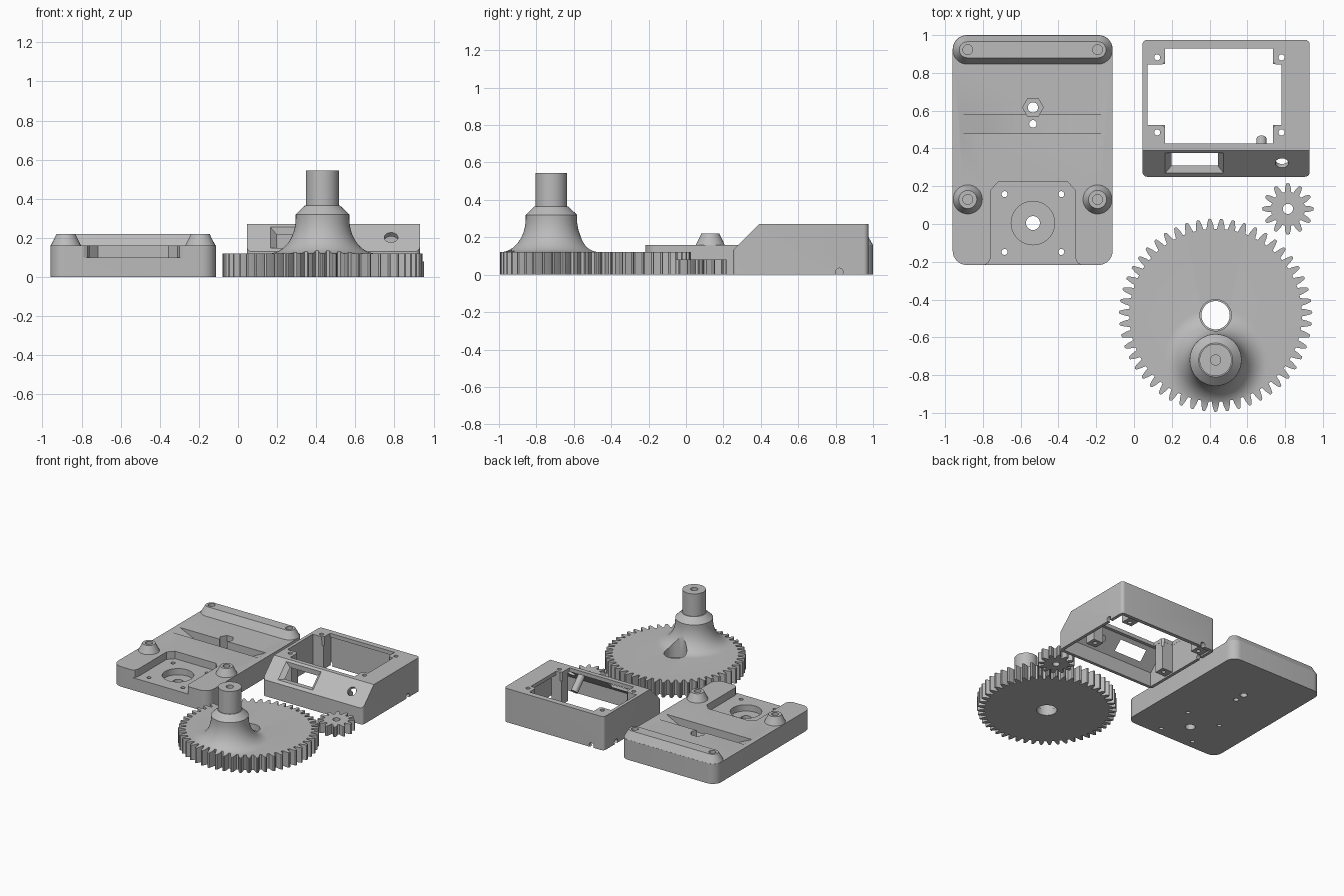
import bpy, bmesh, math
from mathutils import Matrix, Vector

if "Cube" in bpy.data.objects:
    bpy.data.objects.remove(bpy.data.objects["Cube"])

grey = bpy.data.materials.new("plain grey")
grey.diffuse_color = (0.5, 0.5, 0.5, 1)
grey.use_nodes = True
grey.node_tree.nodes["Principled BSDF"].inputs["Base Color"].default_value = grey.diffuse_color

# frames: (a, b, h) placed so that h runs along the named axis
ALONG_X = Matrix(((0, 0, 1, 0), (1, 0, 0, 0), (0, 1, 0, 0), (0, 0, 0, 1)))
ALONG_Y = Matrix(((1, 0, 0, 0), (0, 0, 1, 0), (0, 1, 0, 0), (0, 0, 0, 1)))


def loft(name, rings, frame=Matrix()):
    """Capped solid through rings [(2D points, height), ...]."""
    bm = bmesh.new()
    loops = [[bm.verts.new(frame @ Vector((a, b, h))) for a, b in pts] for pts, h in rings]
    n = len(loops[0])
    for lo, hi in zip(loops, loops[1:]):
        for i in range(n):
            j = (i + 1) % n
            bm.faces.new((lo[i], lo[j], hi[j], hi[i]))
    bm.faces.new(loops[0][::-1])
    bm.faces.new(loops[-1])
    bmesh.ops.recalc_face_normals(bm, faces=bm.faces)
    me = bpy.data.meshes.new(name)
    bm.to_mesh(me)
    bm.free()
    me.materials.append(grey)
    ob = bpy.data.objects.new(name, me)
    bpy.context.scene.collection.objects.link(ob)
    return ob


def prism(pts, h0, h1, frame=Matrix(), name="helper"):
    return loft(name, [(pts, h0), (pts, h1)], frame)


def circle(x, y, r, n=32, phase=0.0):
    return [(x + r * math.cos(math.tau * i / n + phase),
             y + r * math.sin(math.tau * i / n + phase)) for i in range(n)]


def rect(x0, x1, y0, y1):
    return [(x0, y0), (x1, y0), (x1, y1), (x0, y1)]


def round_rect(x0, x1, y0, y1, r, n=8):
    pts = []
    for k, (x, y) in enumerate(((x1 - r, y1 - r), (x0 + r, y1 - r),
                                (x0 + r, y0 + r), (x1 - r, y0 + r))):
        for i in range(n + 1):
            a = (k + i / n) * math.pi / 2
            pts.append((x + r * math.cos(a), y + r * math.sin(a)))
    return pts


def combine(ob, other, op="DIFFERENCE"):
    mod = ob.modifiers.new("cut", "BOOLEAN")
    mod.operation, mod.solver, mod.object = op, "EXACT", other
    dg = bpy.context.evaluated_depsgraph_get()
    me = bpy.data.meshes.new_from_object(ob.evaluated_get(dg))
    ob.modifiers.clear()
    ob.data = me
    bpy.data.objects.remove(other)


def hole(ob, x, y, r, z0, z1=0.8, n=32):
    combine(ob, prism(circle(x, y, r, n), z0, z1))


def gear_outline(x, y, root, tip, teeth, phase=0.0):
    shape = ((-.36, 0), (-.27, .45), (-.13, .93), (0, 1), (.13, .93), (.27, .45), (.36, 0))
    pts = []
    for t in range(teeth):
        for f, h in shape:
            a = phase + (t + f) * math.tau / teeth
            r = root + h * (tip - root)
            pts.append((x + r * math.cos(a), y + r * math.sin(a)))
    return pts


# ---- motor base plate
base = prism(round_rect(-.96, -.113, -.217, 1.0, .075), 0, .16, name="base_plate")
# raised back rail with sloping sides
combine(base, loft("rail", [(round_rect(-.959, -.114, .846, .999, .076), .15),
                            (round_rect(-.959, -.114, .846, .999, .076), .16),
                            (round_rect(-.925, -.148, .88, .965, .042), .22)]), "UNION")
# conical screw bosses
for x in (-.88, -.193):
    combine(base, loft("boss", [(circle(x, .13, .077), .15), (circle(x, .13, .077), .16),
                                (circle(x, .13, .048), .22)]), "UNION")
    for y in (.13, .923):
        hole(base, x, y, .026, .1)
# motor pocket, open at the front
half = [(.255, -.3), (.255, -.217), (.235, -.205), (.224, -.18), (.224, .18), (.18, .226)]
pocket = [(-.535 + a, b) for a, b in half] + [(-.535 - a, b) for a, b in reversed(half)]
combine(base, prism(pocket, .1, .3))
hole(base, -.535, .005, .115, .05, n=48)
hole(base, -.535, .005, .037, -.1)
for x in (-.685, -.385):
    for y in (-.148, .158):
        hole(base, x, y, .016, -.1, n=20)
# ramped strap slot, with nut recess and through holes
slot = [(-.92, .16), (-.77, .09), (-.3, .09), (-.16, .16), (-.16, .3), (-.92, .3)]
combine(base, prism(slot, .48, .58, ALONG_Y))
hole(base, -.535, .617, .055, .06, n=6)
hole(base, -.535, .617, .027, -.1)
hole(base, -.535, .53, .02, -.1, n=20)

# ---- instrument box: rounded shell with a sloped front
box = prism(round_rect(.045, .93, .25, .975, .025, 6), 0, .27, name="control_box")
combine(box, prism([(.2, .08), (.45, .33), (.2, .33)], -.1, 1.1, ALONG_X))
cavity = [(.275, -.1), (.945, -.1), (.945, .24), (.4, .24), (.275, .115)]
combine(box, prism(cavity, .07, .905, ALONG_X))
# corner screw posts
for x0, x1 in ((.06, .164), (.736, .826)):
    for y0, y1 in ((.44, .524), (.846, .955)):
        combine(box, prism(rect(x0, x1, y0, y1), .012, .255), "UNION")
# display opening that leaves the corner tabs
opening = [(.165, .425), (.735, .425), (.735, .51), (.75, .525), (.782, .525), (.782, .845),
           (.75, .845), (.735, .86), (.735, .93), (.165, .93), (.165, .86), (.15, .845),
           (.071, .845), (.071, .525), (.15, .525), (.165, .51)]
combine(box, prism(opening, .2, .4))
for x in (.123, .781):
    for y in (.485, .882):
        hole(box, x, y, .016, -.1, n=20)
# flared switch window and knob hole in the slope
slope = Matrix.Translation((0, .3225, .2025)) @ Matrix.Rotation(math.pi / 4, 4, "X")
combine(box, loft("window", [(rect(.205, .437, -.042, .042), -.12),
                             (rect(.205, .437, -.042, .042), -.034),
                             (rect(.165, .475, -.075, .075), 0),
                             (rect(.165, .475, -.075, .075), .02)], slope))
combine(box, prism(circle(.783, 0, .035), -.08, .05, slope))
# locating peg behind the slope
combine(box, prism(circle(.675, .02, .027, 20), -.16, -.015, slope), "UNION")
# cable notches at the lower edge
combine(box, prism(circle(.82, .015, .02, 20), -.1, 1.1, ALONG_X))
combine(box, prism(circle(.155, .015, .02, 20), .958 - .02, 1.1, ALONG_Y))

# ---- large gear with an off-centre flared crank pin
gx, gy, px, py = .432, -.483, .432, -.72
profile = [(1.0, -.1), (1.0, .12)]
for i in range(13):
    t = i / 12 * math.pi / 2
    profile.append((.275 - .138 * math.sin(t), .3 - .18 * math.cos(t)))
profile += [(.137, .32), (.09, .365), (.085, .365), (.085, .545)]
gear = loft("large_gear", [(circle(px, py, r, 64), z) for r, z in profile])
combine(gear, prism(gear_outline(gx, gy, .457, .512, 51, -math.pi / 2), 0, .7), "INTERSECT")
hole(gear, gx, gy, .083, .05, n=48)
hole(gear, gx, gy, .075, -.1, n=48)
hole(gear, px, py, .027, .35)

# ---- small pinion
pinion = prism(gear_outline(.815, .08, .09, .137, 12), 0, .08, name="pinion")
hole(pinion, .815, .08, .027, -.1)

# smooth curved walls, keep edges crisp
for ob in (base, box, gear, pinion):
    ob.select_set(True)
    bpy.context.view_layer.objects.active = ob
bpy.ops.object.shade_smooth_by_angle(angle=math.radians(30))
